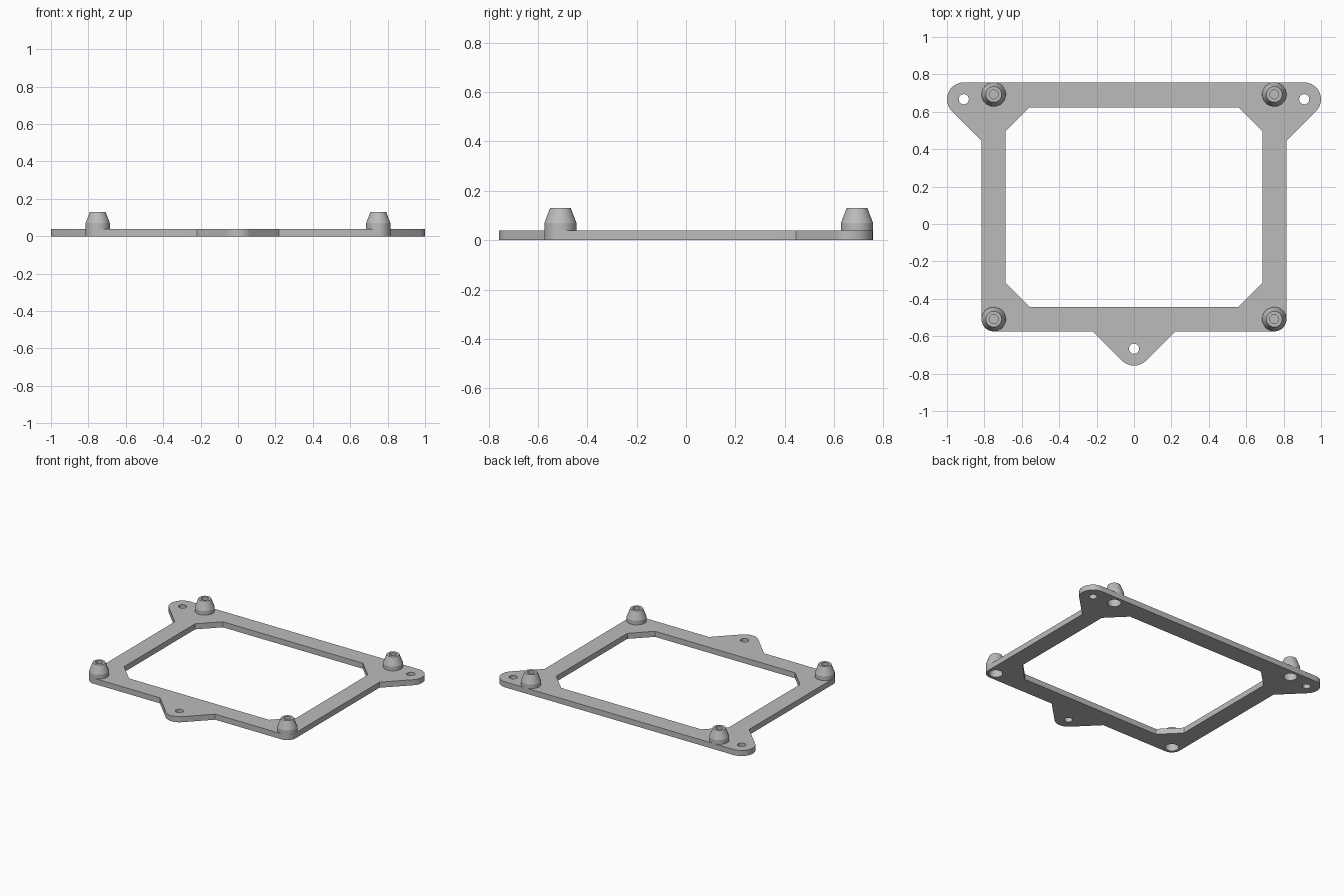
import bpy, bmesh, math

cube = bpy.data.objects.get("Cube")
if cube:
    bpy.data.objects.remove(cube, do_unlink=True)

grey = bpy.data.materials.new("plain grey")
grey.use_nodes = True
colour = (0.5, 0.5, 0.5, 1)
grey.diffuse_color = colour
grey.node_tree.nodes["Principled BSDF"].inputs["Base Color"].default_value = colour

PLATE = 0.04            # plate thickness
TAB_R = 0.09            # rounded tab ends
POST_R = 0.065          # post and frame corner radius
POCKET_R = 0.045        # pocket under each post
HOLE_R = 0.027          # mounting holes
POST_X, POST_Y = 0.75, (0.693, -0.509)
TABS = [(0.91, 0.667), (-0.91, 0.667), (0, -0.667)]


def arc(cx, cy, r, start, end, steps=16):
    angles = [math.radians(start + (end - start) * i / steps) for i in range(steps + 1)]
    return [(cx + r * math.cos(a), cy + r * math.sin(a)) for a in angles]


def circle(cx, cy, r):
    return arc(cx, cy, r, 0, 360, 40)[:-1]


def add_object(name, bm):
    mesh = bpy.data.meshes.new(name)
    bm.to_mesh(mesh)
    bm.free()
    mesh.materials.append(grey)
    obj = bpy.data.objects.new(name, mesh)
    bpy.context.collection.objects.link(obj)
    return obj


def select_only(obj):
    bpy.ops.object.select_all(action='DESELECT')
    obj.select_set(True)
    bpy.context.view_layer.objects.active = obj


# Outer outline: right half, then mirrored
half = arc(0, TABS[2][1], TAB_R, -90, -45)
half.append((0.22, -0.574))
half += arc(POST_X, POST_Y[1], POST_R, -90, 0)
half.append((0.815, 0.445))
half += arc(*TABS[0], TAB_R, -45, 90)
outline = half + [(-x, y) for x, y in reversed(half[1:])]

# Window with chamfered corners
right = [(0.558, -0.444), (0.688, -0.314), (0.688, 0.494), (0.558, 0.624)]
window = right + [(-x, y) for x, y in reversed(right)]

loops = [outline, window]
loops += [circle(x, y, HOLE_R) for x, y in TABS]
posts = [(sx * POST_X, y) for sx in (-1, 1) for y in POST_Y]
loops += [circle(x, y, POCKET_R) for x, y in posts]

# Frame plate
bm = bmesh.new()
for loop in loops:
    verts = [bm.verts.new((x, y, 0)) for x, y in loop]
    for a, b in zip(verts, verts[1:] + verts[:1]):
        bm.edges.new((a, b))
bmesh.ops.triangle_fill(bm, use_beauty=True, edges=bm.edges[:], normal=(0, 0, 1))
bm.normal_update()
for face in bm.faces:
    if face.normal.z < 0:
        face.normal_flip()
plate = add_object("frame_plate", bm)
solid = plate.modifiers.new("thickness", 'SOLIDIFY')
solid.thickness = PLATE
solid.offset = 1
select_only(plate)
bpy.ops.object.convert(target='MESH')
bpy.ops.object.shade_smooth_by_angle(angle=math.radians(30))

# Tapered posts, with a blind hole on top and a pocket beneath
profile = [(0, 0.075), (0.024, 0.075), (0.024, 0.13), (0.042, 0.13),
           (POST_R, 0.07), (POST_R, PLATE), (POCKET_R, PLATE),
           (POCKET_R, 0.066), (0, 0.066)]
for x, y in posts:
    bm = bmesh.new()
    verts = [bm.verts.new((r, 0, z)) for r, z in profile]
    edges = [bm.edges.new(pair) for pair in zip(verts, verts[1:])]
    bmesh.ops.spin(bm, geom=verts + edges, cent=(0, 0, 0), axis=(0, 0, 1),
                   angle=math.tau, steps=40, use_merge=False)
    bmesh.ops.remove_doubles(bm, verts=bm.verts[:], dist=0.0001)
    bmesh.ops.recalc_face_normals(bm, faces=bm.faces[:])
    side = "left" if x > 0 else "right"
    end = "back" if y > 0 else "front"
    post = add_object(f"{end}_{side}_post", bm)
    post.location = (x, y, 0)
    select_only(post)
    bpy.ops.object.shade_smooth_by_angle(angle=math.radians(20))
